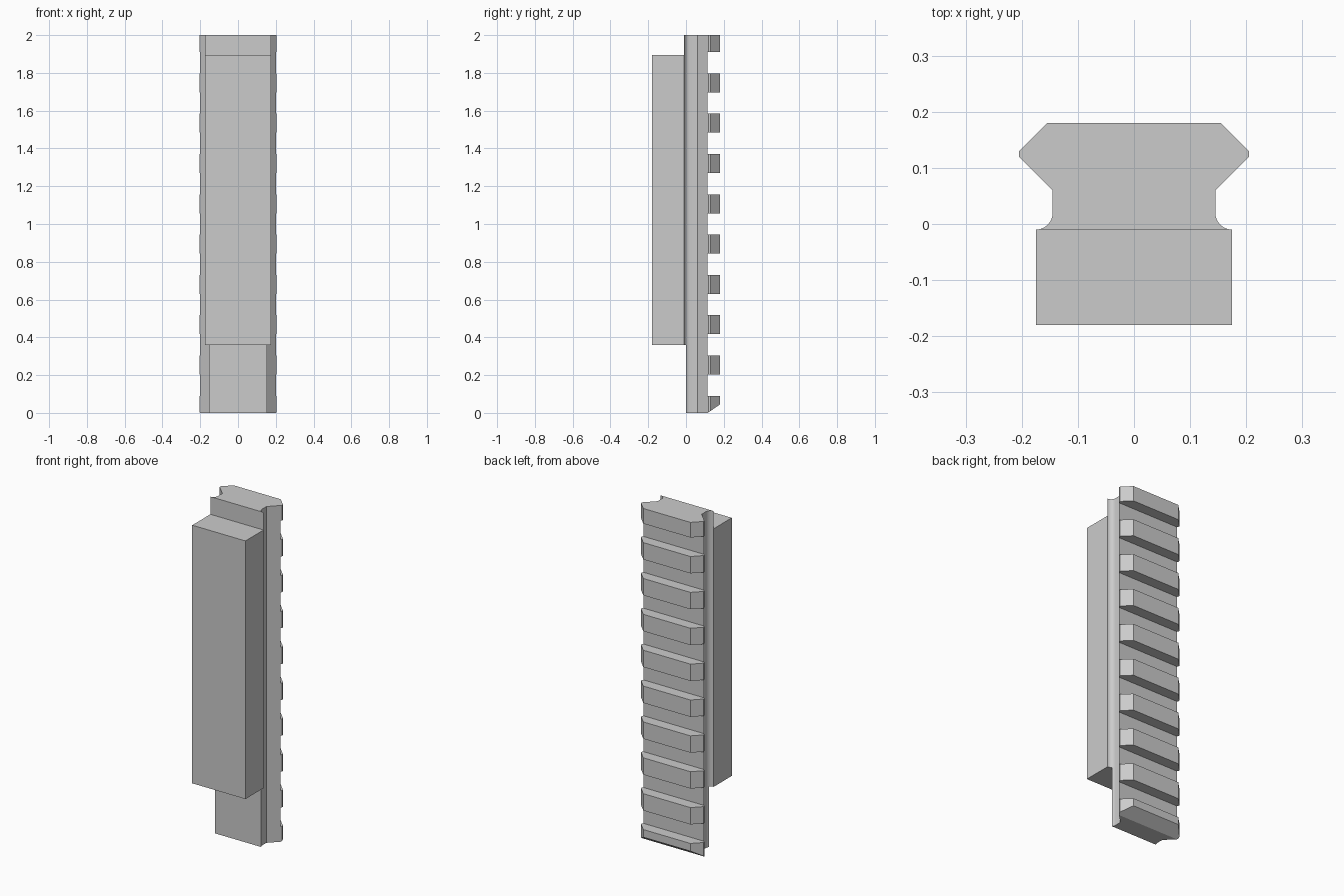
import bpy, bmesh, math
from mathutils import Matrix, Vector

default = bpy.data.objects.get("Cube")
if default:
    bpy.data.objects.remove(default, do_unlink=True)

grey = bpy.data.materials.new("metal_grey")
grey.use_nodes = True
GREY = (0.6, 0.6, 0.6, 1)
grey.diffuse_color = GREY
grey.node_tree.nodes["Principled BSDF"].inputs["Base Color"].default_value = GREY


def prism(bm, points, vector):
    """Extrude a closed outline along a vector."""
    face = bm.faces.new([bm.verts.new(p) for p in points])
    result = bmesh.ops.extrude_face_region(bm, geom=[face])
    moved = [v for v in result["geom"] if isinstance(v, bmesh.types.BMVert)]
    bmesh.ops.translate(bm, verts=moved, vec=vector)


def box(bm, low, high):
    low, high = Vector(low), Vector(high)
    size = Matrix.Diagonal(high - low).to_4x4()
    bmesh.ops.create_cube(bm, size=1, matrix=Matrix.Translation((low + high) / 2) @ size)


def make(name, bm):
    bmesh.ops.recalc_face_normals(bm, faces=bm.faces)
    mesh = bpy.data.meshes.new(name)
    bm.to_mesh(mesh)
    bm.free()
    mesh.materials.append(grey)
    obj = bpy.data.objects.new(name, mesh)
    bpy.context.collection.objects.link(obj)
    return obj


# Rail: mirrored dovetail profile with a concave fillet beside the foot
FOOT, RADIUS, STEPS = 0.175, 0.03, 8
half = []
for i in range(STEPS + 1):
    a = math.pi / 2 * i / STEPS
    half.append((FOOT - RADIUS * math.sin(a), 0.02 - RADIUS * math.cos(a)))
half += [(0.145, 0.06), (0.205, 0.12), (0.205, 0.13), (0.155, 0.18)]
outline = half + [(-x, y) for x, y in reversed(half)]
bm = bmesh.new()
prism(bm, [(x, y, 0) for x, y in outline], (0, 0, 2))
rail = make("rail", bm)

# Cutters: cross slots, the sloped lower end and the recess under the block
SLOT_FLOOR, PITCH, SLOT = 0.115, 0.2133, 0.113
bm = bmesh.new()
for i in range(9):
    top = 1.91 - i * PITCH
    box(bm, (-0.4, SLOT_FLOOR, top - SLOT), (0.4, 0.3, top))
prism(bm, [(-0.4, SLOT_FLOOR - 0.065, -0.045), (-0.4, 0.245, 0.09), (-0.4, 0.245, -0.045)],
      (0.8, 0, 0))
box(bm, (-0.4, -0.1, -0.1), (0.4, 0, 0.36))
cutter = make("rail_cutter", bm)
cutter.hide_render = True

cut = rail.modifiers.new("cuts", "BOOLEAN")
cut.operation = "DIFFERENCE"
cut.solver = "EXACT"
cut.object = cutter
bpy.context.view_layer.objects.active = rail
rail.select_set(True)
bpy.ops.object.modifier_apply(modifier=cut.name)
bpy.data.objects.remove(cutter, do_unlink=True)
bpy.ops.object.shade_smooth_by_angle(angle=math.radians(30))

# Block on the front of the rail
bm = bmesh.new()
box(bm, (-FOOT, -0.18, 0.36), (FOOT, -0.01, 1.895))
make("front_block", bm)
